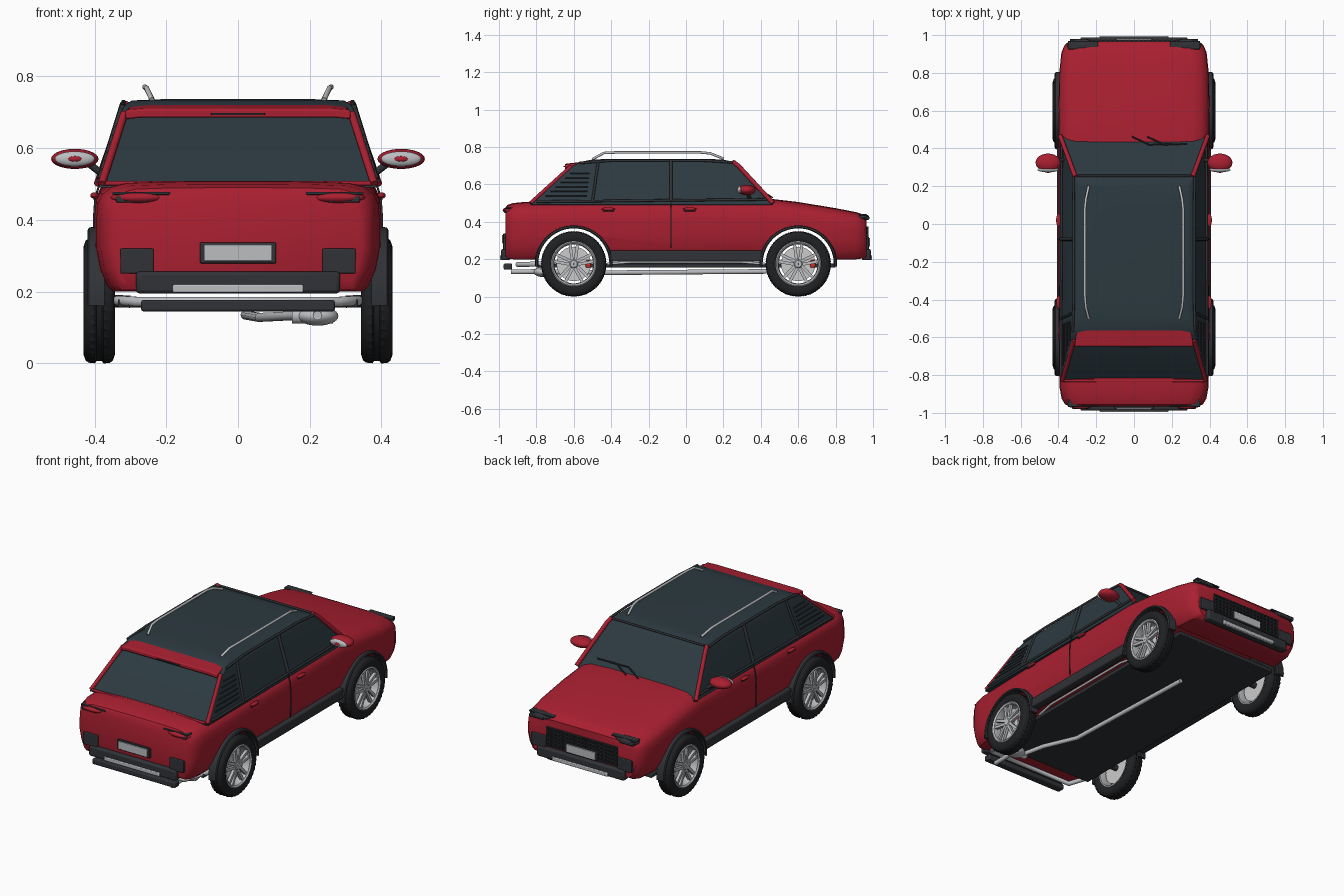
import bpy, bmesh, math
from mathutils import Vector

if "Cube" in bpy.data.objects:
    bpy.data.objects.remove(bpy.data.objects["Cube"])

def mat(name, c):
    m = bpy.data.materials.new(name)
    m.diffuse_color = (*c, 1)
    m.use_nodes = True
    m.node_tree.nodes["Principled BSDF"].inputs["Base Color"].default_value = m.diffuse_color
    return m
RED = mat("red_paint", (0.40, 0.014, 0.03))
GLASS = mat("dark_glass", (0.025, 0.042, 0.052))
DARK = mat("dark_trim", (0.03, 0.032, 0.037))
TYRE = mat("rubber", (0.014, 0.015, 0.017))
SILVER = mat("silver", (0.5, 0.51, 0.53))
CALIPER = mat("caliper_red", (0.6, 0.03, 0.02))

def finish(name, bm, m, angle=35, bevel=0):
    bmesh.ops.recalc_face_normals(bm, faces=bm.faces)
    me = bpy.data.meshes.new(name)
    bm.to_mesh(me)
    bm.free()
    ob = bpy.data.objects.new(name, me)
    bpy.context.collection.objects.link(ob)
    if m:
        me.materials.append(m)
    if bevel:
        b = ob.modifiers.new("bevel", 'BEVEL')
        b.width, b.segments = bevel, 2
    smooth(ob, angle)
    return ob

def smooth(ob, angle=35):
    bpy.ops.object.select_all(action='DESELECT')
    ob.select_set(True)
    bpy.context.view_layer.objects.active = ob
    bpy.ops.object.shade_smooth_by_angle(angle=math.radians(angle))

def box(name, x, y, z, m, bevel=0.004):
    bm = bmesh.new()
    bmesh.ops.create_cube(bm, size=1)
    for v in bm.verts:
        for i, (a, b) in enumerate((x, y, z)):
            v.co[i] = (a + b) / 2 + v.co[i] * (b - a)
    return finish(name, bm, m, 35, bevel)

def ball(name, c, r, m):
    bm = bmesh.new()
    bmesh.ops.create_uvsphere(bm, u_segments=24, v_segments=14, radius=1)
    for v in bm.verts:
        v.co = Vector(c) + v.co * Vector(r)
    return finish(name, bm, m, 60)

def loft(name, rings, m, cap=True, loop=False, angle=35, bevel=0):
    bm = bmesh.new()
    R = [[bm.verts.new(p) for p in r] for r in rings]
    n = len(R[0])
    for k in range(len(R) if loop else len(R) - 1):
        a, b = R[k], R[(k + 1) % len(R)]
        for i in range(n):
            j = (i + 1) % n
            bm.faces.new((a[i], a[j], b[j], b[i]))
    if cap and not loop:
        bm.faces.new(R[0])
        bm.faces.new(R[-1][::-1])
    return finish(name, bm, m, angle, bevel)

def tube(name, pts, r, m):
    cu = bpy.data.curves.new(name, 'CURVE')
    cu.dimensions, cu.bevel_depth, cu.bevel_resolution, cu.use_fill_caps = '3D', r, 3, True
    sp = cu.splines.new('POLY')
    sp.points.add(len(pts) - 1)
    for p, q in zip(sp.points, pts):
        p.co = (*q, 1)
    cu.materials.append(m)
    ob = bpy.data.objects.new(name, cu)
    bpy.context.collection.objects.link(ob)
    return ob

# lathe about the x axis; profile of (x, radius)
def lathe(name, prof, c, m, n=48, rmod=None, loop=True):
    rings = []
    for k in range(n):
        a = math.tau * k / n
        ring = []
        for i, (x, r) in enumerate(prof):
            r += rmod(i, k) if rmod else 0
            ring.append((c[0] + x, c[1] + r * math.cos(a), c[2] + r * math.sin(a)))
        rings.append(ring)
    return loft(name, rings, m, loop=True)

# body shell: stations of y, top, bottom, half width
half = [(0, 1), (.5, .997), (.78, .985), (.89, .95), (.96, .88), (.99, .8), (1, .65), (1, .4), (.97, .2), (.92, .05), (.88, 0)]
stations = [(-.965, .475, .215, .345), (-.955, .49, .205, .365), (-.925, .5, .2, .383), (-.86, .507, .2, .395),
            (-.5, .515, .2, .4), (0, .52, .2, .4), (.42, .527, .2, .4), (.6, .506, .2, .4), (.8, .473, .2, .396),
            (.91, .452, .2, .384), (.95, .438, .205, .366), (.965, .42, .215, .345)]
rings = []
for y, t, b, w in stations:
    right = [(w * fx, y, b + (t - b) * fz) for fx, fz in half]
    rings.append(right + [(-p[0], p[1], p[2]) for p in right[:0:-1]])
body = loft("body_shell", rings, RED)
for wy in (-.6, .6):
    cut = lathe("arch_cutter", [(-.6, .01), (-.6, .193), (.6, .193), (.6, .01)], (0, wy, .175), None, 64)
    cut.hide_render = True
    cut.hide_set(True)
    mod = body.modifiers.new("arch", 'BOOLEAN')
    mod.object, mod.solver = cut, 'EXACT'
    bpy.context.view_layer.objects.active = body
    bpy.ops.object.modifier_apply(modifier=mod.name)
    bpy.data.objects.remove(cut)
smooth(body)

# cabin glass and roof
def side_x(z):
    return .388 - (z - .5) * .31
levels = [(.49, -.835, .465, .388), (.7, -.605, .275, .326), (.722, -.56, .245, .315), (.733, -.5, .2, .295), (.737, -.4, .1, .2)]
loft("cabin_glass", [[(-w, a, z), (w, a, z), (w * .99, b, z), (-w * .99, b, z)] for z, a, b, w in levels], GLASS, bevel=.004)

# rear spoiler
loft("rear_spoiler", [[(s * w, -.545, z + .012), (s * w, -.545, z + .03), (s * (w + .015), -.648, z + .018), (s * (w + .015), -.648, z - .008)]
     for s, w, z in ((-1, .3, .688), (-1, .25, .692), (1, .25, .692), (1, .3, .688))], RED, bevel=.006)
box("brake_light", (-.075, .075), (-.655, -.64), (.692, .698), DARK, .001)
tube("rear_window_sill", [(-.37, -.83, .502), (.37, -.83, .502)], .007, RED)
tube("windscreen_header", [(-.3, .255, .722), (.3, .255, .722)], .006, DARK)

# floor pan
box("floor_pan", (-.335, .335), (-.8, .8), (.156, .178), DARK)

for s in (-1, 1):
    # pillars and window trim
    def P(y, z, o=.002):
        return (s * (side_x(z) + o), y, z)
    tube("windscreen_pillar", [P(.465, .5), P(.28, .7, -.004), P(.25, .722, -.008)], .012, RED)
    tube("rear_pillar", [P(-.83, .5, -.008), P(-.615, .695, -.01)], .011, RED)
    tube("roof_edge_trim", [P(-.57, .715), P(-.4, .728), P(.1, .728), P(.25, .718)], .007, DARK)
    tube("belt_trim", [P(-.8, .508), P(.43, .52)], .007, DARK)
    tube("centre_pillar", [P(-.08, .51), P(-.08, .725)], .009, DARK)
    tube("quarter_pillar", [P(-.5, .51), P(-.47, .72)], .007, DARK)
    for k in range(6):
        z = .54 + k * .024
        tube("quarter_slat", [P(-.53 + k * .003, z), P(-.75 + k * .026, z)], .004, DARK)
    tube("door_seam", [(s * .4, -.08, .26), (s * .402, -.08, .4), (s * .398, -.08, .46), (s * .385, -.08, .505)], .003, DARK)
    for y in (-.415, .02):
        ball("door_handle", (s * .4, y, .468), (.012, .036, .009), RED)
        tube("handle_shadow", [(s * .4, y - .03, .458), (s * .4, y + .03, .458)], .003, DARK)
    # roof rail
    tube("roof_rail", [(s * .24, -.5, .735), (s * .255, -.44, .768), (s * .26, -.38, .771), (s * .26, .08, .771),
                       (s * .255, .13, .766), (s * .24, .2, .738)], .007, SILVER)
    # mirror
    ball("mirror_shell", (s * .455, .325, .57), (.066, .048, .028), RED)
    ball("mirror_face", (s * .455, .287, .57), (.056, .013, .021), SILVER)
    ball("mirror_centre", (s * .455, .277, .57), (.02, .006, .008), RED)
    tube("mirror_arm", [(s * .375, .34, .525), (s * .42, .33, .56)], .01, DARK)
    # side sill and wiper
    box("side_sill", sorted((s * .36, s * .408)), (-.405, .405), (.187, .247), DARK, .008)
    tube("side_step", [(s * .335, -.42, .175), (s * .35, -.3, .185), (s * .35, .3, .185), (s * .335, .42, .175)], .007, SILVER)
    tube("wiper", [(s * .04 + .03, .462, .53), (s * .04 + .12, .42, .556), (s * .04 + .24, .425, .556)], .004, DARK)
    # lamps and corner pads at both ends
    for e in (-1, 1):
        zl = .462 if e < 0 else .425
        ball("lamp_lens", (s * .28, e * .945, zl), (.075, .035, .018), RED if e < 0 else DARK)
        box("lamp_bar", sorted((s * .19, s * .35)), sorted((e * .925, e * .968)), (zl + .008, zl + .016), DARK, .003)
        box("lamp_block", sorted((s * .25, s * .34)), sorted((e * .94, e * (.972 if e < 0 else .98))), (zl - .014, zl + .005), DARK, .004)
        box("corner_pad", sorted((s * .235, s * .328)), sorted((e * .94, e * .979)), (.25, .32), DARK, .004)

for e, end in ((-1, "rear"), (1, "front")):
    # bumpers and plates
    box(end + "_bumper", (-.285, .285), sorted((e * .94, e * .988)), (.195, .256), DARK, .01)
    box(end + "_bumper_insert", (-.182, .182), sorted((e * .97, e * .995)), (.197, .22), SILVER, .004)
    zp = .308 if e < 0 else .29
    box(end + "_plate_frame", (-.106, .106), sorted((e * .95, e * .978)), (zp - .029, zp + .029), DARK, .003)
    box(end + "_plate", (-.094, .094), sorted((e * .96, e * .983)), (zp - .023, zp + .023), SILVER, .002)
box("rear_skid_bar", (-.27, .27), (-.975, -.93), (.145, .177), DARK, .006)
tube("rear_cross_tube", [(-.335, -.75, .175), (-.28, -.9, .172), (.28, -.9, .172), (.335, -.75, .175)], .014, SILVER)

# front grille
box("grille_back", (-.232, .232), (.94, .967), (.265, .375), TYRE, .003)
for k in range(19):
    x = -.225 + k * .025
    box("grille_bar", (x - .003, x + .003), (.96, .976), (.265, .375), DARK, 0)
for k in range(6):
    z = .268 + k * .021
    box("grille_slat", (-.232, .232), (.96, .975), (z - .003, z + .003), DARK, 0)

# exhaust
tube("exhaust_pipe", [(.17, -.76, .132), (.14, -.62, .132), (.06, -.42, .128), (.02, .43, .135)], .013, SILVER)
ball("muffler", (.222, -.765, .132), (.058, .05, .027), SILVER)
tube("muffler_can", [(.15, -.765, .132), (.265, -.765, .132)], .022, SILVER)
tube("tail_pipe", [(.222, -.76, .135), (.222, -.935, .133)], .013, SILVER)

# wheels
tyre = [(-.036, .118), (-.043, .13), (-.044, .15), (-.038, .166), (-.03, .172), (-.012, .174), (-.008, .169), (.008, .169),
        (.012, .174), (.03, .172), (.038, .166), (.044, .15), (.043, .13), (.036, .118)]
def tread(i, k):
    return (.0015 if (k + i // 7) % 2 else -.003) if i in (3, 4, 5, 8, 9, 10) else 0
for s in (-1, 1):
    for wy in (-.6, .6):
        c = (s * .387, wy, .175)
        lathe("tyre", tyre, c, TYRE, 80, tread)
        lathe("rim", [(s * -.036, .112), (s * -.036, .12), (s * .038, .122), (s * .042, .116), (s * .036, .108), (s * .01, .104)], c, SILVER)
        lathe("brake_disc", [(s * -.012, .004), (s * -.012, .092), (s * .002, .092), (s * .002, .004)], c, None)
        lathe("hub", [(s * 0, .002), (s * 0, .026), (s * .03, .026), (s * .037, .018), (s * .037, .002)], c, SILVER, 24)
        x0, x1 = c[0] + s * .016, c[0] + s * .033
        for k in range(5):
            a = math.pi / 2 + math.tau * k / 5
            u, v = Vector((0, math.cos(a), math.sin(a))), Vector((0, -math.sin(a), math.cos(a)))
            ctr = Vector((0, wy, .175))
            for t in (-1, 1):
                sec = []
                for r, off, w in ((.015, .008, .008), (.114, .021, .008)):
                    p = ctr + u * r + v * (t * off)
                    sec.append([(x, p.y + v.y * q, p.z + v.z * q) for x, q in ((x0, -w), (x1, -w), (x1, w), (x0, w))])
                loft("spoke", sec, SILVER)
        box("brake_caliper", sorted((c[0] - s * .01, c[0] + s * .014)), (wy + .064, wy + .092), (.155, .195), CALIPER, .006)
        tube("axle_stub", [(s * .3, wy, .172), (s * .385, wy, .175)], .018, DARK)
        # wheel arch flare
        arc = []
        for k in range(33):
            a = math.radians(-4 + 188 * k / 32)
            arc.append([(s * x, wy + r * math.cos(a), .175 + r * math.sin(a))
                        for x, r in ((.372, .19), (.416, .19), (.42, .195), (.415, .204), (.372, .208))])
        loft("arch_flare", arc, DARK)
